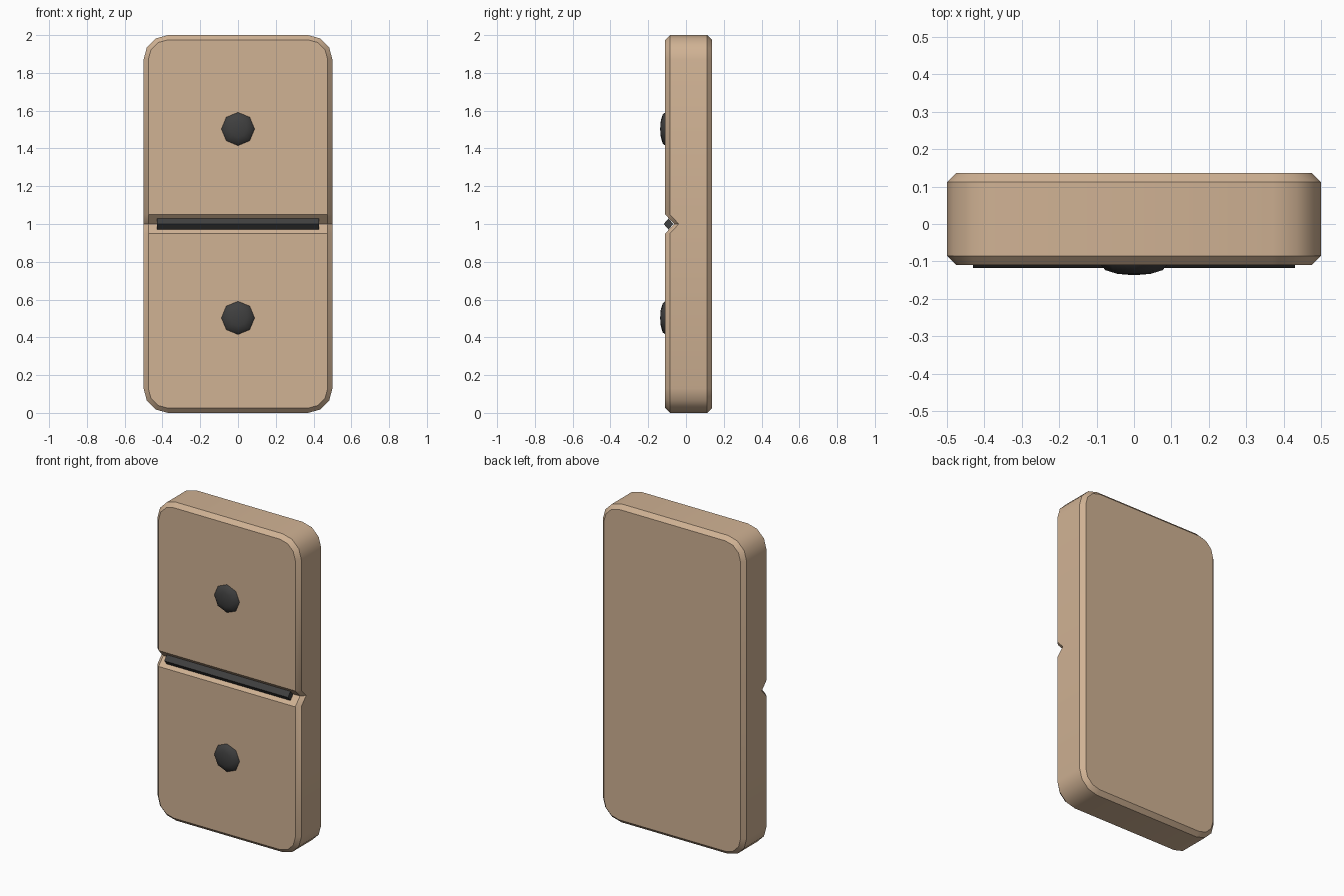
import bpy, bmesh, math
from mathutils import Matrix

if "Cube" in bpy.data.objects:
    bpy.data.objects.remove(bpy.data.objects["Cube"])


def material(name, col):
    m = bpy.data.materials.new(name)
    m.diffuse_color = (*col, 1)
    m.use_nodes = True
    m.node_tree.nodes["Principled BSDF"].inputs["Base Color"].default_value = m.diffuse_color
    return m


TAN = material("warm tan", (0.63, 0.445, 0.295))
DARK = material("charcoal", (0.05, 0.05, 0.05))


def finish(bm, name, mat, angle=35):
    bmesh.ops.recalc_face_normals(bm, faces=bm.faces)
    me = bpy.data.meshes.new(name)
    bm.to_mesh(me)
    bm.free()
    ob = bpy.data.objects.new(name, me)
    bpy.context.collection.objects.link(ob)
    me.materials.append(mat)
    bpy.ops.object.select_all(action='DESELECT')
    ob.select_set(True)
    bpy.context.view_layer.objects.active = ob
    bpy.ops.object.shade_smooth_by_angle(angle=math.radians(angle))
    return ob


# Tile dimensions
HALF_W, HEIGHT, RADIUS, CHAMFER = 0.5, 2.0, 0.13, 0.025
FRONT, BACK = -0.11, 0.137
GROOVE, DEPTH, STEPS = 0.05, 0.047, 3


def outline(inset):
    """Half outline from bottom to top (x > 0), mirrored to close the loop."""
    cx, r = HALF_W - RADIUS, RADIUS - inset
    arc = [(math.sin(a), math.cos(a)) for a in
           (math.pi / 2 * i / STEPS for i in range(STEPS + 1))]
    low = [(cx + r * s, RADIUS - r * c) for s, c in arc]
    mid = [(HALF_W - inset, HEIGHT / 2 + d) for d in (-GROOVE, 0, GROOVE)]
    high = [(x, HEIGHT - z) for x, z in reversed(low)]
    right = low + mid + high
    return right + [(-x, z) for x, z in reversed(right)]


def add_loop(bm, inset, y, grooved):
    verts = []
    for x, z in outline(inset):
        dip = DEPTH if grooved and abs(z - HEIGHT / 2) < 1e-4 else 0
        verts.append(bm.verts.new((x, y + dip, z)))
    return verts


# Body: chamfered slab whose V groove runs across the front
bm = bmesh.new()
loops = [add_loop(bm, CHAMFER, FRONT, True),
         add_loop(bm, 0, FRONT + CHAMFER, True),
         add_loop(bm, 0, BACK - CHAMFER, False),
         add_loop(bm, CHAMFER, BACK, False)]
n = len(loops[0])
for a, b in zip(loops, loops[1:]):
    for i in range(n):
        j = (i + 1) % n
        bm.faces.new((a[i], a[j], b[j], b[i]))
bm.faces.new(loops[3])
f = loops[0]
g = STEPS + 1                                   # index of the groove's lower lip
bm.faces.new(f[:g + 1] + f[n - 1 - g:])         # lower front panel
bm.faces.new(f[g + 2:n - 2 - g])                # upper front panel
for i in (g, g + 1):                            # groove walls
    bm.faces.new((f[i], f[i + 1], f[n - 2 - i], f[n - 1 - i]))
finish(bm, "tile_body", TAN)

# Divider: square bar turned on edge inside the groove
bm = bmesh.new()
ends = [[bm.verts.new((x, -0.093 + 0.025 * dy, 1 + 0.029 * dz))
         for dy, dz in ((-1, 0), (0, 1), (1, 0), (0, -1))] for x in (-0.43, 0.43)]
for e in ends:
    bm.faces.new(e)
for i in range(4):
    j = (i + 1) % 4
    bm.faces.new((ends[0][i], ends[0][j], ends[1][j], ends[1][i]))
finish(bm, "divider_bar", DARK)

# Pips: flattened eight-sided domes
for name, z in (("lower_pip", 0.503), ("upper_pip", 1.503)):
    bm = bmesh.new()
    bmesh.ops.create_uvsphere(
        bm, u_segments=8, v_segments=6, radius=1,
        matrix=Matrix.Translation((0, FRONT, z))
        @ Matrix.Diagonal((0.088, 0.027, 0.088, 1))
        @ Matrix.Rotation(math.pi / 2, 4, 'X'))
    finish(bm, name, DARK, 60)
